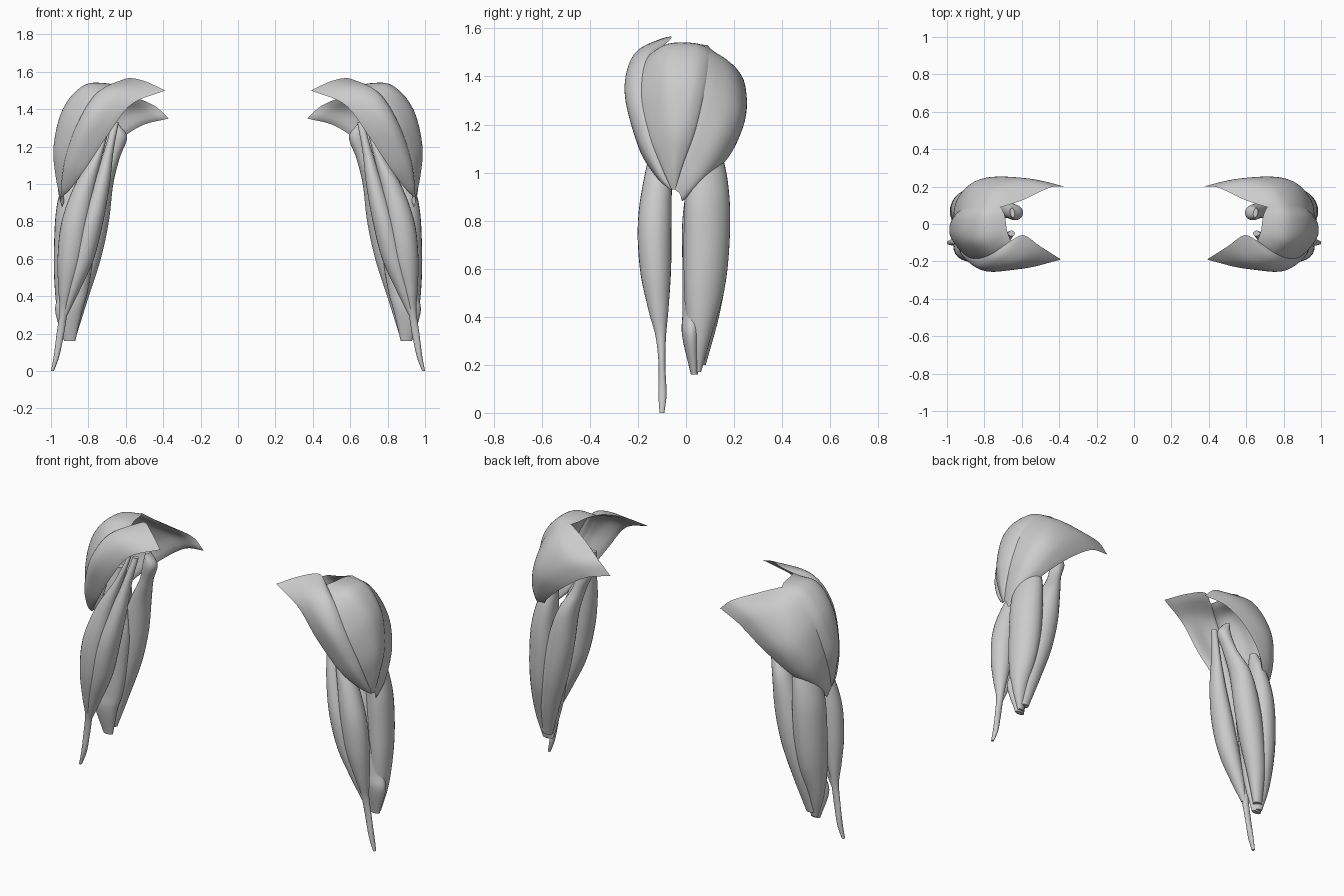
import bpy, bmesh, math
from mathutils import Vector


def spline(pts, t):
    """Catmull-Rom through pts (tuples of any length), t in 0..1."""
    n = len(pts) - 1
    f = min(max(t, 0), 1) * n
    i = min(int(f), n - 1)
    f -= i
    p1, p2 = pts[i], pts[i + 1]
    p0 = pts[i - 1] if i > 0 else [2 * a - b for a, b in zip(p1, p2)]
    p3 = pts[i + 2] if i + 2 <= n else [2 * b - a for a, b in zip(p1, p2)]
    return [0.5 * (2 * b + (c - a) * f + (2 * a - 5 * b + 4 * c - d) * f ** 2
                   + (3 * b - a - 3 * c + d) * f ** 3)
            for a, b, c, d in zip(p0, p1, p2, p3)]


def finish(name, bm):
    """Turn the bmesh into a smooth object mirrored to the other side."""
    bmesh.ops.remove_doubles(bm, verts=bm.verts, dist=0.0004)
    bmesh.ops.recalc_face_normals(bm, faces=bm.faces)
    me = bpy.data.meshes.new(name)
    bm.to_mesh(me)
    bm.free()
    ob = bpy.data.objects.new(name, me)
    bpy.context.collection.objects.link(ob)
    m = ob.modifiers.new("Mirror", 'MIRROR')
    m.use_mirror_merge = False
    bpy.ops.object.select_all(action='DESELECT')
    ob.select_set(True)
    bpy.context.view_layer.objects.active = ob
    bpy.ops.object.shade_smooth_by_angle(angle=math.radians(50))


def sheet(name, rails, thick, nu=20, nv=32):
    """Lens-shaped muscle sheet lofted across fibre rails."""
    def point(u, v):
        return Vector(spline([spline(r, v) for r in rails], u))
    bm = bmesh.new()
    layers = ([], [])
    centre = Vector((0.75, 0, 1.15))
    e = 0.01
    for i in range(nu + 1):
        rows = ([], [])
        for j in range(nv + 1):
            u, v = i / nu, j / nv
            p = point(u, v)
            du = point(min(u + e, 1), v) - point(max(u - e, 0), v)
            dv = point(u, min(v + e, 1)) - point(u, max(v - e, 0))
            n = du.cross(dv).normalized()
            if n.dot(p - centre) < 0:
                n = -n
            w = thick * (max(0, math.sin(math.pi * u) * math.sin(math.pi * v))) ** 0.5
            rows[0].append(bm.verts.new(p + n * w * 0.25))
            rows[1].append(bm.verts.new(p - n * w * 0.75))
        layers[0].append(rows[0])
        layers[1].append(rows[1])
    for g in layers:
        for i in range(nu):
            for j in range(nv):
                bm.faces.new((g[i][j], g[i + 1][j], g[i + 1][j + 1], g[i][j + 1]))
    finish(name, bm)


def belly(name, secs, rot=0, sides=24, steps=48):
    """Muscle belly lofted through sections (x, y, z, rx, ry)."""
    bm = bmesh.new()
    rings = []
    c, s = math.cos(math.radians(rot)), math.sin(math.radians(rot))
    for k in range(steps + 1):
        x, y, z, rx, ry = spline(secs, k / steps)
        ring = []
        for a in range(sides):
            t = 2 * math.pi * a / sides
            px, py = rx * math.cos(t), ry * math.sin(t)
            ring.append(bm.verts.new((x + px * c - py * s, y + px * s + py * c, z)))
        rings.append(ring)
    for r0, r1 in zip(rings, rings[1:]):
        for a in range(sides):
            b = (a + 1) % sides
            bm.faces.new((r0[a], r0[b], r1[b], r1[a]))
    bm.faces.new(rings[0])
    bm.faces.new(rings[-1])
    finish(name, bm)


# Shoulder cap: seams shared by neighbouring heads
front_seam = [(.66, -.09, 1.53), (.77, -.165, 1.47), (.86, -.185, 1.32),
              (.92, -.15, 1.15), (.94, -.10, 1.02), (.945, -.06, .93)]
back_seam = [(.71, .09, 1.53), (.82, .095, 1.49), (.915, .08, 1.36),
             (.96, .04, 1.18), (.96, -.01, 1.04), (.95, -.045, .93)]

sheet("front_shoulder_muscle", [
    [(.39, -.19, 1.50), (.57, -.235, 1.425), (.69, -.235, 1.27),
     (.81, -.19, 1.09), (.89, -.12, .98), (.94, -.065, .93)],
    [(.50, -.12, 1.55), (.65, -.215, 1.48), (.77, -.245, 1.33),
     (.87, -.19, 1.13), (.92, -.115, .99), (.942, -.065, .93)],
    [(.59, -.06, 1.565), (.72, -.185, 1.495), (.82, -.225, 1.34),
     (.90, -.175, 1.14), (.935, -.11, 1.0), (.944, -.06, .93)],
    front_seam], 0.045)

sheet("side_shoulder_muscle", [
    front_seam,
    [(.68, -.03, 1.535), (.81, -.08, 1.515), (.915, -.08, 1.39),
     (.965, -.07, 1.2), (.962, -.06, 1.05), (.946, -.055, .93)],
    [(.69, .04, 1.535), (.82, .03, 1.515), (.925, .02, 1.39),
     (.972, -.01, 1.2), (.966, -.04, 1.05), (.948, -.05, .93)],
    back_seam], 0.055)

sheet("rear_shoulder_muscle", [
    back_seam,
    [(.59, .13, 1.48), (.74, .185, 1.44), (.865, .19, 1.30),
     (.935, .13, 1.14), (.955, .04, 1.0), (.95, -.025, .91)],
    [(.45, .195, 1.42), (.63, .235, 1.375), (.80, .235, 1.24),
     (.89, .165, 1.09), (.94, .06, .97), (.945, -.02, .89)],
    [(.37, .20, 1.35), (.52, .235, 1.31), (.68, .235, 1.20),
     (.82, .18, 1.07), (.90, .075, .96), (.94, -.015, .88)]], 0.045)

# Front upper-arm muscle: two heads, the outer one carrying the long lower tendon
belly("front_arm_outer_head", [
    (.69, -.06, 1.33, .010, .010), (.74, -.09, 1.18, .022, .03),
    (.815, -.115, 1.0, .055, .055), (.868, -.13, .8, .075, .07),
    (.895, -.127, .6, .07, .065), (.92, -.115, .43, .04, .042),
    (.932, -.105, .32, .022, .022), (.95, -.1, .2, .02, .014),
    (.97, -.098, .08, .015, .017), (.992, -.1, 0, .008, .01)])
belly("front_arm_inner_head", [
    (.655, -.05, 1.33, .018, .015), (.69, -.08, 1.18, .025, .03),
    (.73, -.11, 1.0, .045, .052), (.78, -.128, .8, .06, .068),
    (.83, -.125, .6, .06, .062), (.885, -.115, .43, .038, .04),
    (.925, -.105, .30, .014, .015)])

# Rear upper-arm muscle: three heads
belly("rear_arm_long_head", [
    (.65, .06, 1.32, .012, .025), (.635, .06, 1.25, .042, .04),
    (.67, .075, 1.14, .038, .045), (.725, .10, 1.0, .058, .068),
    (.77, .105, .8, .08, .075), (.81, .10, .6, .077, .072),
    (.855, .085, .4, .058, .052), (.89, .06, .2, .03, .022)], rot=-10)
belly("rear_arm_outer_head", [
    (.85, .07, 1.18, .025, .03), (.865, .085, 1.05, .055, .075),
    (.89, .088, .88, .075, .098), (.90, .085, .68, .08, .098),
    (.91, .075, .5, .07, .085), (.915, .055, .32, .052, .05),
    (.90, .045, .17, .028, .015)], rot=25)
belly("rear_arm_inner_head", [
    (.80, .03, 1.0, .02, .02), (.82, .035, .8, .065, .05),
    (.85, .035, .6, .075, .05), (.88, .03, .42, .075, .045),
    (.905, .022, .32, .072, .038), (.90, .035, .16, .03, .015)])
